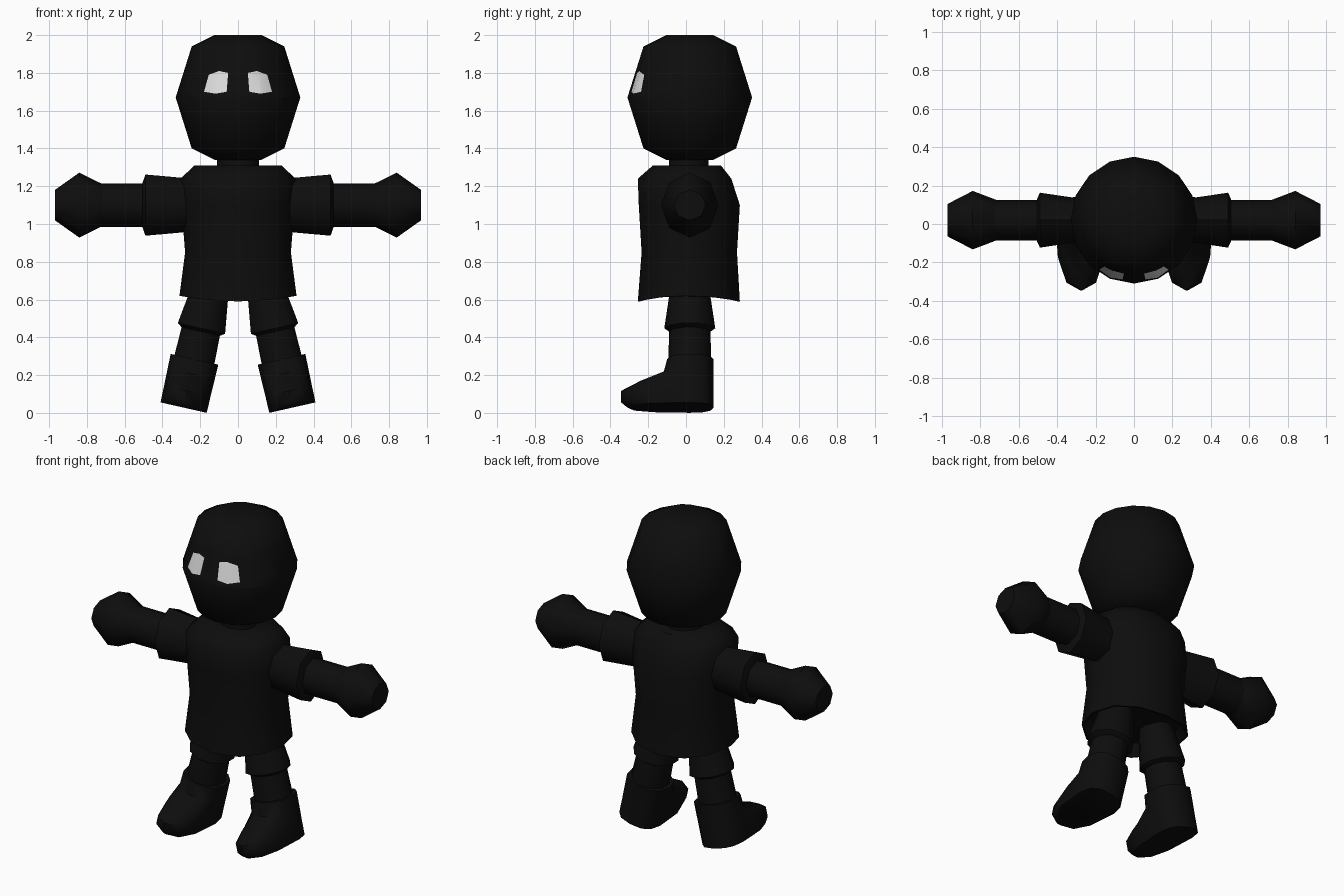
import bpy, bmesh, math
from mathutils import Vector, Matrix

if "Cube" in bpy.data.objects:
    bpy.data.objects.remove(bpy.data.objects["Cube"])


def material(name, rgb):
    m = bpy.data.materials.new(name)
    m.diffuse_color = (*rgb, 1)
    m.use_nodes = True
    m.node_tree.nodes["Principled BSDF"].inputs["Base Color"].default_value = m.diffuse_color
    return m


BLACK = material("black", (0.004, 0.004, 0.004))
WHITE = material("eye white", (0.7, 0.7, 0.7))


def ring(z, rx, front, back, n=12, p=1.0, cx=0.0):
    """Rounded outline at height z, with separate front and back depths."""
    pts = []
    for i in range(n):
        a = 2 * math.pi * i / n - math.pi / 2
        c, s = math.cos(a), math.sin(a)
        x = cx + rx * math.copysign(abs(c) ** p, c)
        y = math.copysign(abs(s) ** p, s) * (front if s < 0 else back)
        pts.append(Vector((x, y, z)))
    return pts


def loft(name, rings, matrix=Matrix(), mirror=False, edit=None):
    """Skin a stack of rings and cap both ends."""
    bm = bmesh.new()
    loops = [[bm.verts.new(matrix @ p) for p in r] for r in rings]
    n = len(loops[0])
    for a, b in zip(loops, loops[1:]):
        for i in range(n):
            j = (i + 1) % n
            bm.faces.new((a[i], a[j], b[j], b[i]))
    bm.faces.new(loops[0][::-1])
    bm.faces.new(loops[-1])
    bmesh.ops.recalc_face_normals(bm, faces=bm.faces[:])
    if edit:
        edit(bm)
    for f in bm.faces:
        f.smooth = True
    me = bpy.data.meshes.new(name)
    bm.to_mesh(me)
    bm.free()
    me.materials.append(BLACK)
    me.materials.append(WHITE)
    me.set_sharp_from_angle(angle=math.radians(50))
    ob = bpy.data.objects.new(name, me)
    bpy.context.collection.objects.link(ob)
    if mirror:
        ob.modifiers.new("Mirror", 'MIRROR')
    return ob


# Eye outline on the +x side, counter-clockwise from the front (x, z)
EYE = [(0.06, 1.70), (0.12, 1.69), (0.18, 1.70),
       (0.155, 1.79), (0.10, 1.81), (0.052, 1.80)]


def cut_eyes(bm):
    """Cut both eye outlines into the front of the head and colour them."""
    for side in (1, -1):
        edges = list(zip(EYE, EYE[1:] + EYE[:1]))
        for (x0, z0), (x1, z1) in edges:
            faces = [f for f in bm.faces
                     if (c := f.calc_center_median()).y < -0.05
                     and c.x * side > 0 and 1.6 < c.z < 1.9]
            geom = set(faces)
            for f in faces:
                geom.update(f.edges)
                geom.update(f.verts)
            bmesh.ops.bisect_plane(
                bm, geom=list(geom), dist=1e-5,
                plane_co=(side * x0, 0, z0),
                plane_no=(side * (z1 - z0), 0, -(x1 - x0)))
        for f in bm.faces:
            c = f.calc_center_median()
            inside = all((x1 - x0) * (c.z - z0) - (z1 - z0) * (side * c.x - x0) > 0
                         for (x0, z0), (x1, z1) in edges)
            if inside and c.y < 0:
                f.material_index = 1


# Head and neck
HEAD = [(1.34, 0.125), (1.40, 0.245), (1.67, 0.33), (1.94, 0.245), (2.0, 0.125)]
loft("head", [ring(z, r, r, r, 16) for z, r in HEAD],
     Matrix.Translation((0, 0.02, 0)), edit=cut_eyes)
loft("neck", [ring(z, 0.11, 0.09, 0.12) for z in (1.27, 1.36)])


# Shirt, with a hem that rises at the sides and a recessed underside
def hem(points, width):
    for p in points:
        p.z += 0.03 * (p.x / width) ** 2
    return points


SHIRT = [(0.85, 0.28, 0.235, 0.27), (1.10, 0.30, 0.25, 0.285),
         (1.24, 0.305, 0.255, 0.24), (1.31, 0.23, 0.175, 0.185)]
loft("shirt",
     [ring(0.67, 0.26, 0.21, 0.24, p=0.9),
      hem(ring(0.59, 0.30, 0.245, 0.275, p=0.9), 0.31),
      hem(ring(0.59, 0.31, 0.255, 0.285, p=0.9), 0.31)]
     + [ring(*s, p=0.9) for s in SHIRT])

# Arms: rings stacked along x
ARM = Matrix.Translation((0, 0.02, 1.10)) @ Matrix.Rotation(math.pi / 2, 4, 'Y')
ARM_PARTS = {
    "sleeve": [(0.20, 0.13, 0.11), (0.30, 0.145, 0.115), (0.49, 0.162, 0.143),
               (0.505, 0.12, 0.11)],
    "forearm": [(0.45, 0.115, 0.105), (0.75, 0.115, 0.105)],
    "hand": [(0.715, 0.11, 0.105), (0.84, 0.172, 0.152), (0.97, 0.08, 0.085)],
}
for name, rows in ARM_PARTS.items():
    loft(name, [ring(x, rz, ry, ry, 8) for x, rz, ry in rows], ARM, mirror=True)

# Legs: splayed outward, measured up from the sole
LEG = (Matrix.Translation((0.288, 0.02, 0.028))
       @ Matrix.Rotation(math.radians(-12.7), 4, 'Y'))
LEG_PARTS = {
    "trouser_leg": [(0.41, 0.105), (0.43, 0.135), (0.60, 0.11), (0.66, 0.10)],
    "shin": [(0.22, 0.115), (0.45, 0.108)],
}
for name, rows in LEG_PARTS.items():
    loft(name, [ring(z, r, r, r, 10) for z, r in rows], LEG, mirror=True)

# Boots: the toe shortens toward the ankle
BOOT = [(0.0, 0.125, 0.33), (0.03, 0.126, 0.365), (0.09, 0.126, 0.365),
        (0.13, 0.127, 0.29), (0.185, 0.128, 0.14), (0.262, 0.129, 0.12)]
loft("boot", [ring(z, w, f, 0.125, 12, 0.8) for z, w, f in BOOT], LEG, mirror=True)
